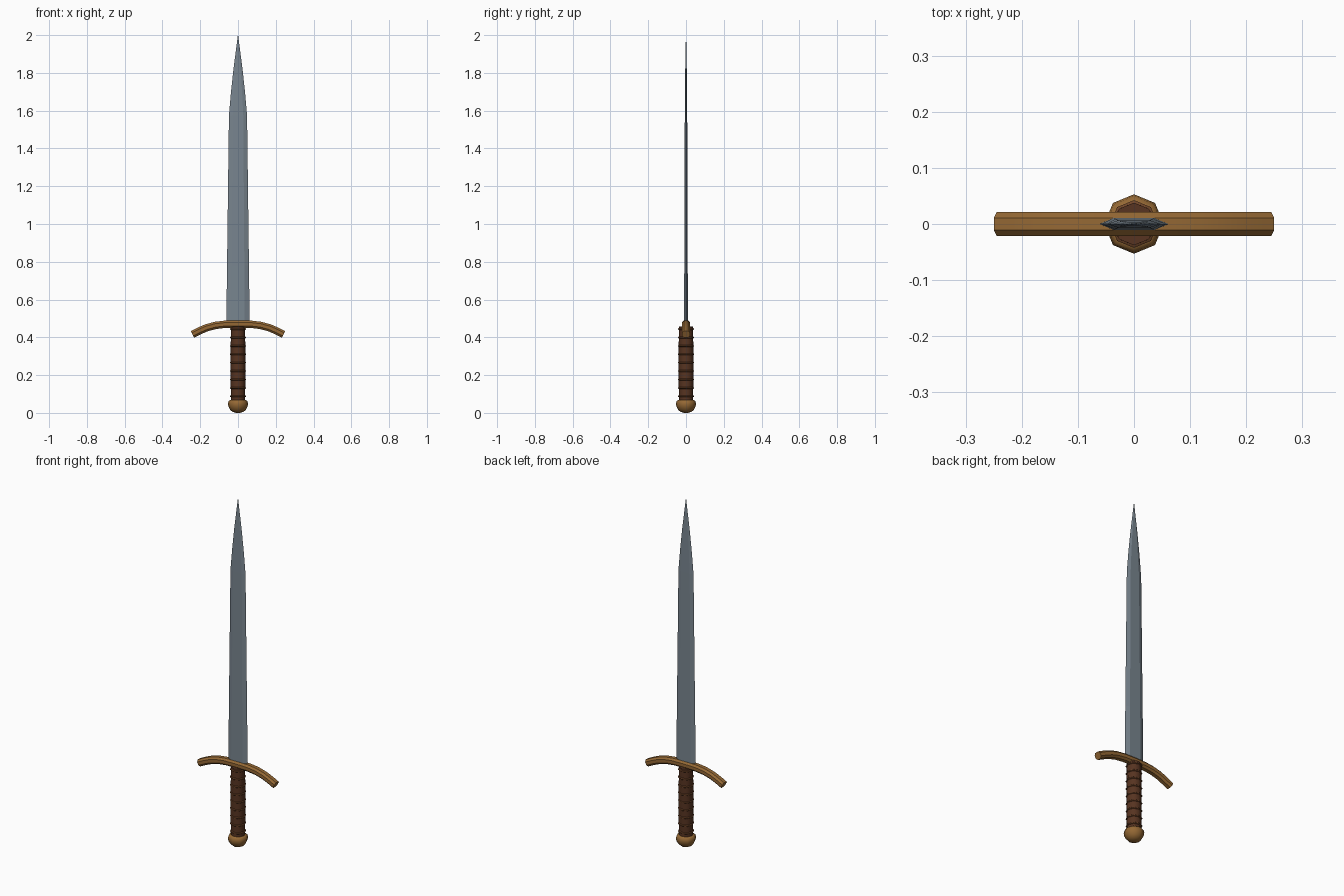
import bpy, bmesh, math
from mathutils import Vector

if "Cube" in bpy.data.objects:
    bpy.data.objects.remove(bpy.data.objects["Cube"])


def material(name, rgb):
    m = bpy.data.materials.new(name)
    m.diffuse_color = (*rgb, 1)
    m.use_nodes = True
    m.node_tree.nodes["Principled BSDF"].inputs["Base Color"].default_value = m.diffuse_color
    return m


steel = material("blue grey steel", (0.19, 0.235, 0.275))
brass = material("aged brass", (0.30, 0.14, 0.035))
leather = material("dark leather", (0.095, 0.034, 0.015))
cord = material("brown cord", (0.16, 0.06, 0.022))


def loft(name, rings, mat, smooth=None):
    """Skin a list of equal-sized point rings and cap both ends."""
    bm = bmesh.new()
    loops = [[bm.verts.new(p) for p in ring] for ring in rings]
    n = len(loops[0])
    for a, b in zip(loops, loops[1:]):
        for i in range(n):
            j = (i + 1) % n
            bm.faces.new((a[i], a[j], b[j], b[i]))
    bm.faces.new(loops[0][::-1])
    bm.faces.new(loops[-1])
    bmesh.ops.remove_doubles(bm, verts=bm.verts, dist=1e-5)
    bmesh.ops.recalc_face_normals(bm, faces=bm.faces)
    mesh = bpy.data.meshes.new(name)
    bm.to_mesh(mesh)
    bm.free()
    ob = bpy.data.objects.new(name, mesh)
    bpy.context.collection.objects.link(ob)
    mesh.materials.append(mat)
    if smooth:
        bpy.ops.object.select_all(action='DESELECT')
        ob.select_set(True)
        bpy.context.view_layer.objects.active = ob
        bpy.ops.object.shade_smooth_by_angle(angle=math.radians(smooth))
    return ob


def octagon(r, z):
    return [(r * math.cos(k * math.pi / 4), r * math.sin(k * math.pi / 4), z) for k in range(8)]


# blade: six-sided section with bevelled edges, tapering to a point
def blade_ring(z, w, t):
    f = w * 0.58
    return [(w, 0, z), (f, t, z), (-f, t, z), (-w, 0, z), (-f, -t, z), (f, -t, z)]


loft("blade", [blade_ring(*s) for s in (
    (0.46, 0.062, 0.011), (0.78, 0.058, 0.009), (1.575, 0.048, 0.0065),
    (1.70, 0.037, 0.005), (1.82, 0.024, 0.004), (1.92, 0.011, 0.0025),
    (2.0, 0.0006, 0.0004))], steel)

# crossguard: chamfered bar swept along a drooping curve
half = [(0.0, 0.47), (0.07, 0.469), (0.12, 0.463), (0.165, 0.451), (0.205, 0.434), (0.241, 0.416)]
path = [(-x, z) for x, z in half[:0:-1]] + half
section = [(0.021, 0.009), (0.011, 0.0195), (-0.011, 0.0195), (-0.021, 0.009),
           (-0.021, -0.009), (-0.011, -0.0195), (0.011, -0.0195), (0.021, -0.009)]
guard = []
for i, (x, z) in enumerate(path):
    a, b = path[max(i - 1, 0)], path[min(i + 1, len(path) - 1)]
    t = Vector((b[0] - a[0], b[1] - a[1])).normalized()
    guard.append([(x - t.y * v, u, z + t.x * v) for u, v in section])
loft("crossguard", guard, brass, 40)

# grip: octagonal leather handle
loft("grip", [octagon(0.038, 0.055), octagon(0.039, 0.25), octagon(0.038, 0.458)], leather, 50)

# grip wrap: evenly spaced raised cords
for k in range(9):
    z = 0.088 + k * 0.0445
    loft(f"grip_cord_{k + 1}", [octagon(0.037, z - 0.006), octagon(0.0425, z - 0.002),
                                octagon(0.0425, z + 0.002), octagon(0.037, z + 0.006)], cord, 40)

# pommel: rounded octagonal cap
loft("pommel", [octagon(r, z) for r, z in (
    (0.012, 0.0), (0.030, 0.006), (0.043, 0.018), (0.051, 0.034),
    (0.053, 0.048), (0.050, 0.062), (0.042, 0.068))], brass, 50)
